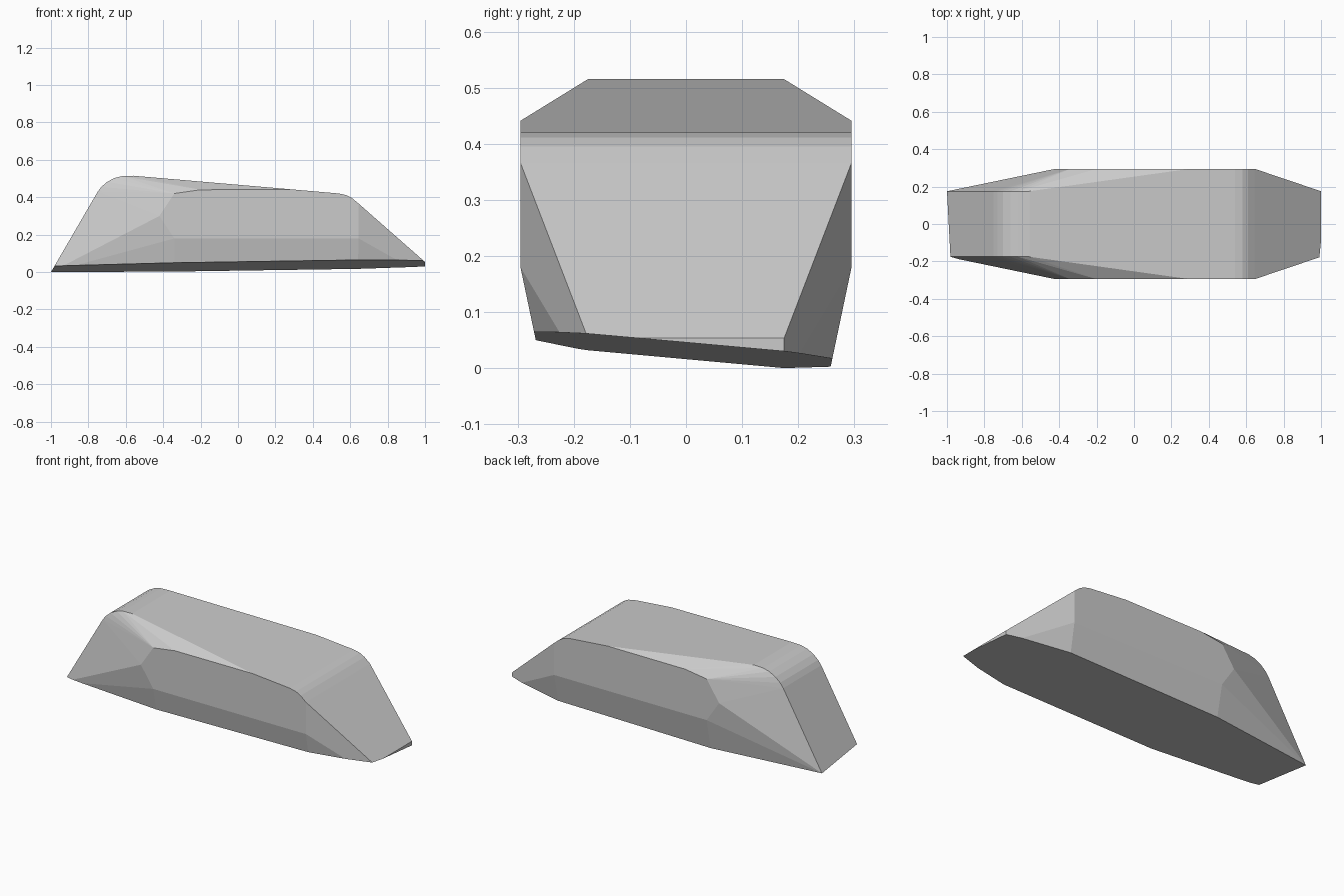
import bpy, bmesh
from mathutils import Vector

if "Cube" in bpy.data.objects:
    bpy.data.objects.remove(bpy.data.objects["Cube"])

# rear roll and tail, narrow section (x, half width, z)
rear = [(-1.0, .175, 0), (-.75, .175, .43), (-.73, .175, .456), (-.70, .175, .482),
        (-.66, .175, .503), (-.62, .175, .513), (-.56, .175, .515)]
# wide flat flanks
flank = [(-.42, .295, .30), (-.34, .295, .42), (-.20, .295, .44), (.30, .295, .441),
         (.54, .295, .42), (.58, .295, .411), (.61, .295, .395), (.645, .295, .366),
         (.645, .295, .18), (-.34, .295, .18)]
# undercut foot and nose
foot = [(-.34, .253, -.02), (.64, .253, -.02), (1.0, .175, .054), (1.0, .175, -.02)]

bm = bmesh.new()
for x, y, z in rear + flank + foot:
    for side in (-1, 1):
        bm.verts.new((x, y * side, z))
hull = bmesh.ops.convex_hull(bm, input=bm.verts[:])
loose = {v for v in hull["geom_interior"] + hull["geom_unused"]
         if isinstance(v, bmesh.types.BMVert)}
bmesh.ops.delete(bm, geom=list(loose), context='VERTS')

# slightly tilted flat underside
cut = bmesh.ops.bisect_plane(
    bm, geom=bm.verts[:] + bm.edges[:] + bm.faces[:], dist=1e-5,
    plane_co=(0, 0, .031), plane_no=Vector((.015, -.09, -1)).normalized(),
    clear_outer=True)
rim = [e for e in cut["geom_cut"] if isinstance(e, bmesh.types.BMEdge)]
bmesh.ops.contextual_create(bm, geom=rim)
bmesh.ops.dissolve_limit(bm, angle_limit=.01, verts=bm.verts[:], edges=bm.edges[:])
bmesh.ops.recalc_face_normals(bm, faces=bm.faces[:])

mesh = bpy.data.meshes.new("faceted_body")
bm.to_mesh(mesh)
bm.free()
body = bpy.data.objects.new("faceted_body", mesh)
bpy.context.collection.objects.link(body)
